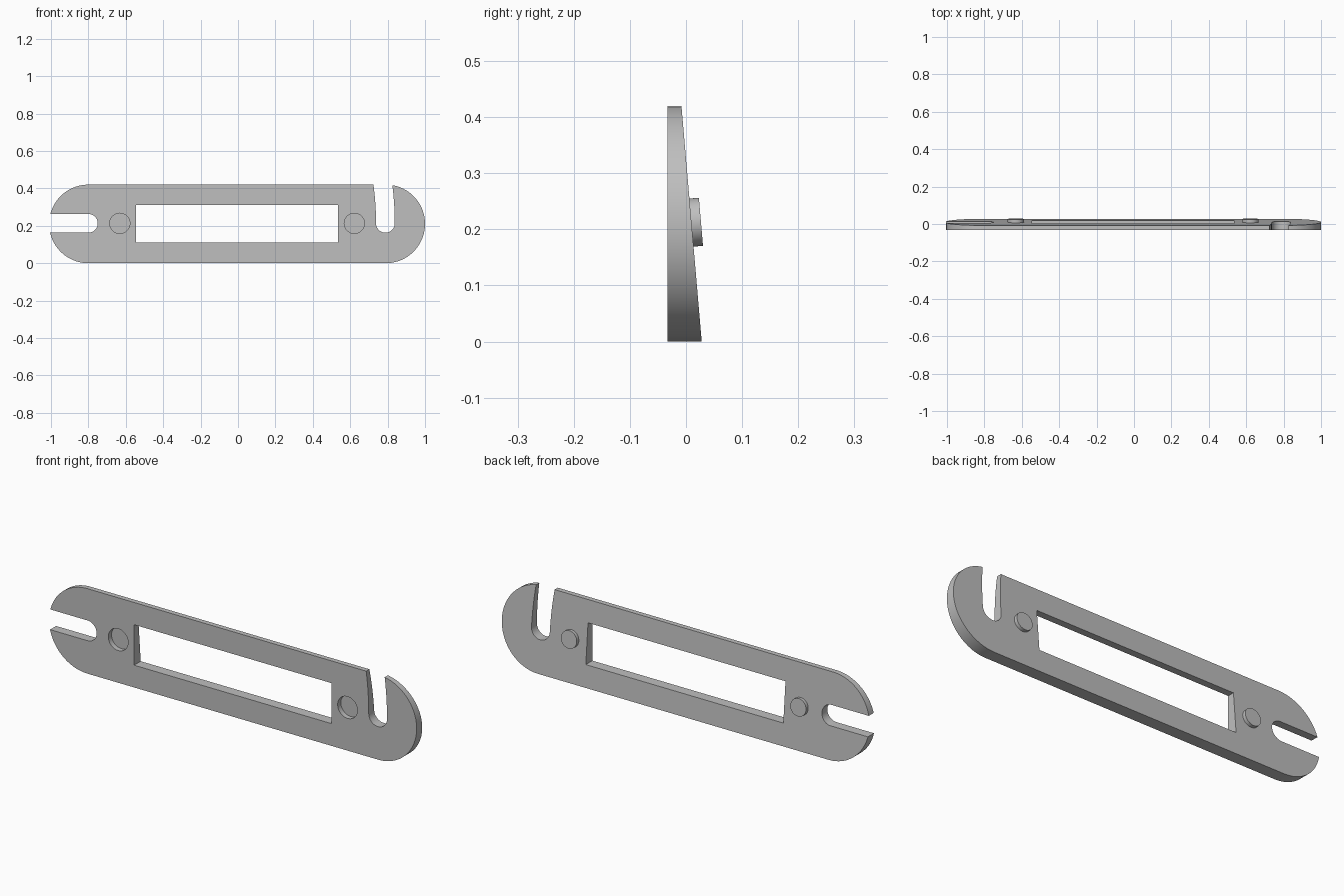
import bpy, bmesh
from math import sin, cos, pi, radians, atan
from mathutils import Vector

cube = bpy.data.objects.get("Cube")
if cube:
    bpy.data.objects.remove(cube, do_unlink=True)

MID_X, MID_Z = -0.005, 0.21      # centre of the plate outline
HOLE_Z = 0.213                   # shared height of slots, pegs and recesses
FRONT = -0.033                   # flat front face
TAPER = 0.086                    # backward lean of the rear face
SLOT_R = 0.05
PIVOT_X = -0.8                   # the hook slot is swept around this point

grey = bpy.data.materials.new("plain grey")
grey.use_nodes = True
grey.diffuse_color = (0.52, 0.52, 0.52, 1)
grey.node_tree.nodes["Principled BSDF"].inputs["Base Color"].default_value = (0.52, 0.52, 0.52, 1)


def arc(cx, cz, r, start, end, steps=32):
    angles = [radians(start + (end - start) * i / steps) for i in range(steps + 1)]
    return [(cx + r * cos(a), cz + r * sin(a)) for a in angles]


def prism(name, outline, front, back):
    """Extrude an x-z outline from the front depth to back(z)."""
    bm = bmesh.new()
    near = [bm.verts.new((x, front, z)) for x, z in outline]
    far = [bm.verts.new((x, back(z), z)) for x, z in outline]
    bm.faces.new(near)
    bm.faces.new(far[::-1])
    n = len(outline)
    for i in range(n):
        j = (i + 1) % n
        bm.faces.new((near[i], far[i], far[j], near[j]))
    bmesh.ops.recalc_face_normals(bm, faces=bm.faces)
    mesh = bpy.data.meshes.new(name)
    bm.to_mesh(mesh)
    bm.free()
    obj = bpy.data.objects.new(name, mesh)
    bpy.context.collection.objects.link(obj)
    return obj


def activate(obj):
    bpy.ops.object.select_all(action='DESELECT')
    obj.select_set(True)
    bpy.context.view_layer.objects.active = obj


def cut(target, outline, name, depth=None):
    """Cut an outline through the target, or only to a given depth."""
    end = 0.2 if depth is None else FRONT + depth
    cutter = prism(name, outline, -0.2, lambda z: end)
    cutter.hide_render = True
    mod = target.modifiers.new(name, 'BOOLEAN')
    mod.operation, mod.solver, mod.object = 'DIFFERENCE', 'EXACT', cutter
    activate(target)
    bpy.ops.object.modifier_apply(modifier=name)
    bpy.data.objects.remove(cutter, do_unlink=True)


def rear(z):
    return 0.028 - TAPER * z


# Wedge-shaped plate with round ends
outline = (arc(MID_X + 0.795, MID_Z, MID_Z, -90, 90, 48)
           + arc(MID_X - 0.795, MID_Z, MID_Z, 90, 270, 48))
plate = prism("plate", outline, FRONT, rear)

# Central window
w, h = 0.54, 0.1
cut(plate, [(MID_X + sx * w, MID_Z + sz * h)
            for sx, sz in ((-1, -1), (1, -1), (1, 1), (-1, 1))], "window")

# Straight slot open at the end
cut(plate, arc(PIVOT_X, HOLE_Z, SLOT_R, -90, 90)
    + [(-1.2, HOLE_Z + SLOT_R), (-1.2, HOLE_Z - SLOT_R)], "end_slot")

# Curved hook slot open at the top
reach = 1.588
cut(plate, arc(PIVOT_X, HOLE_Z, reach + SLOT_R, 9.5, 0, 12)
    + arc(PIVOT_X + reach, HOLE_Z, SLOT_R, 0, -180)[1:-1]
    + arc(PIVOT_X, HOLE_Z, reach - SLOT_R, 0, 9.5, 12), "hook_slot")

# Shallow front recesses with matching pegs on the rear face
parts = [plate]
for side, label in ((-1, "right"), (1, "left")):
    x = MID_X + side * 0.627
    cut(plate, arc(x, HOLE_Z, 0.054, 0, 352.5, 47), label + "_recess", 0.025)
    normal = Vector((0, 1, TAPER)).normalized()
    base = Vector((x, rear(HOLE_Z), HOLE_Z - 0.001))
    bpy.ops.mesh.primitive_cylinder_add(
        vertices=48, radius=0.043, depth=0.027, location=base + normal * 0.0035,
        rotation=(-pi / 2 + atan(TAPER), 0, 0))
    peg = bpy.context.object
    peg.name = label + "_peg"
    parts.append(peg)

for part in parts:
    part.data.materials.clear()
    part.data.materials.append(grey)
    activate(part)
    bpy.ops.object.shade_smooth_by_angle(angle=radians(30))
